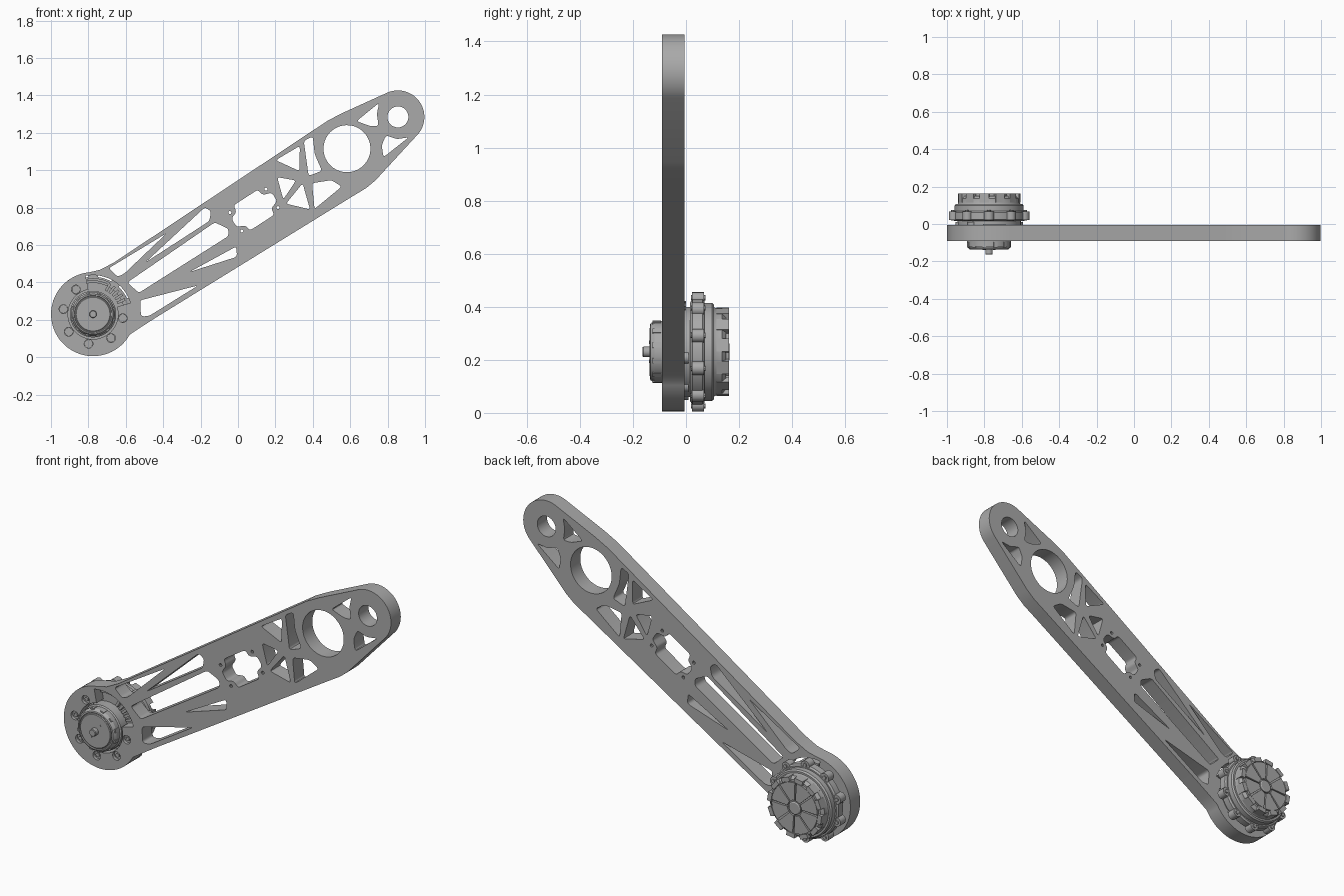
import bpy, bmesh
from math import sin, cos, radians, pi
from mathutils import Matrix, Vector

cube = bpy.data.objects.get("Cube")
if cube:
    bpy.data.objects.remove(cube)

U = 2 / 374            # drawing unit used for the arm plan
TILT = radians(32.9)   # slope of the arm
# Part frame: x along the arm, y across it, z towards the front
FRAME = (Matrix.Translation((-0.775, 0, 0.23)) @ Matrix.Rotation(-TILT, 4, 'Y')
         @ Matrix.Rotation(pi / 2, 4, 'X'))

metal = bpy.data.materials.new("grey metal")
metal.use_nodes = True
GREY = (0.4, 0.4, 0.4, 1)
metal.diffuse_color = GREY
metal.node_tree.nodes["Principled BSDF"].inputs["Base Color"].default_value = GREY


def add_mesh(name, bm):
    bmesh.ops.remove_doubles(bm, verts=bm.verts, dist=1e-5)
    bmesh.ops.recalc_face_normals(bm, faces=bm.faces)
    mesh = bpy.data.meshes.new(name)
    bm.to_mesh(mesh)
    bm.free()
    mesh.materials.append(metal)
    mesh.shade_smooth()
    mesh.set_sharp_from_angle(angle=radians(30))
    ob = bpy.data.objects.new(name, mesh)
    ob.matrix_world = FRAME
    bpy.context.collection.objects.link(ob)
    return ob


def arc(cx, cy, r, a, b, n=32):
    return [(cx + r * cos(radians(a + (b - a) * i / n)),
             cy + r * sin(radians(a + (b - a) * i / n))) for i in range(n + 1)]


def circle(cx, cy, r, n=32):
    return arc(cx, cy, r, 0, 360, n)[:-1]


def rounded(points, d=3, n=4):
    """Round every corner of a polygon."""
    out, pts = [], [Vector(p) for p in points]
    for i, p in enumerate(pts):
        ends = []
        for q in (pts[i - 1], pts[(i + 1) % len(pts)]):
            ends.append(p + (q - p).normalized() * min(d, (q - p).length * 0.4))
        for k in range(n + 1):
            t = k / n
            out.append(ends[0] * (1 - t) ** 2 + p * 2 * t * (1 - t) + ends[1] * t * t)
    return out


def plate(name, loops, z0, z1):
    """Extrude an outline with holes."""
    cu = bpy.data.curves.new(name, 'CURVE')
    cu.dimensions, cu.fill_mode = '2D', 'BOTH'
    cu.extrude = (z1 - z0) / 2
    for loop in loops:
        sp = cu.splines.new('POLY')
        sp.points.add(len(loop) - 1)
        for pt, co in zip(sp.points, loop):
            pt.co = (co[0] * U, co[1] * U, 0, 1)
        sp.use_cyclic_u = True
    tmp = bpy.data.objects.new(name, cu)
    bpy.context.collection.objects.link(tmp)
    dg = bpy.context.evaluated_depsgraph_get()
    mesh = bpy.data.meshes.new_from_object(tmp.evaluated_get(dg))
    bm = bmesh.new()
    bm.from_mesh(mesh)
    bmesh.ops.translate(bm, verts=bm.verts, vec=(0, 0, (z0 + z1) / 2))
    bpy.data.objects.remove(tmp)
    bpy.data.meshes.remove(mesh)
    return add_mesh(name, bm)


def lathe(name, profile, steps=48):
    """Spin (radius, z) points around the motor axis."""
    bm = bmesh.new()
    vs = [bm.verts.new((r, 0, z)) for r, z in profile]
    es = [bm.edges.new(pair) for pair in zip(vs, vs[1:])]
    bmesh.ops.spin(bm, geom=vs + es, cent=(0, 0, 0), axis=(0, 0, 1),
                   angle=2 * pi, steps=steps, use_merge=True)
    return add_mesh(name, bm)


def ring_of(name, angles, radius, z0, z1, size=None, r=None, sides=16):
    """Boxes (radial, tangential size) or cylinders set on a circle."""
    bm = bmesh.new()
    for a in angles:
        m = (Matrix.Rotation(radians(a), 4, 'Z')
             @ Matrix.Translation((radius, 0, (z0 + z1) / 2)))
        if size:
            bmesh.ops.create_cube(bm, size=1, matrix=m @ Matrix.Diagonal((*size, z1 - z0, 1)))
        else:
            bmesh.ops.create_cone(bm, cap_ends=True, segments=sides, radius1=r, radius2=r,
                                  depth=z1 - z0, matrix=m)
    return add_mesh(name, bm)


def around(n, start=0):
    return [start + 360 * i / n for i in range(n)]


# Arm plate: outline, then the cut-outs from the motor end to the tip
outline = (arc(0, 0, 42, 62, 298, 48)
           + [(32, -37), (50, -37), (281, -42), (298, -42.5), (310, -41)]
           + arc(363, 0, 26.5, -78, 82)
           + [(318, 33.5), (302, 35), (45, 32), (30, 33.5)])
bolt_angles = [92 + 45.5 * k for k in range(6)]
bolt_spots = [(30 * cos(radians(a)), 30 * sin(radians(a))) for a in bolt_angles]
windows = [
    [(38, 30), (41, 18), (48, 17), (106, 28)],                 # upper truss
    [(72, 15), (148, 15), (155, 22), (152, 29)],
    [(46, 8), (152, 11), (160, -2), (156, -8), (50, -7)],      # middle slot
    [(47, -14), (39, -28), (46, -32), (104, -33)],             # lower truss
    [(104, -17), (157, -21), (152, -30)],
    [(177, 15), (206, 15), (207, 8), (216, 5), (216, -5),      # board opening
     (207, -8), (206, -15), (177, -15), (176, -8), (168, -5), (168, 5), (176, 8)],
    [(237, 30), (265, 29), (251, 8)],                          # cross brace
    [(229, 15), (243, 2), (222, -7)],
    [(222, -12), (247, -4), (239, -30)],
    [(255, -9), (273, -17), (278, -28), (243, -32)],
    [(271, 31), (281, 30), (273, 14), (270, -4), (256, -1)],
    [(326, 19), (355, 22), (347, 14), (342, 3), (335, 7)],     # beside the tip boss
    [(329, -26), (334, -15), (343, -9), (350, -18), (361, -23)],
]
motor_opening = arc(0, 0, 39, -16, 68) + arc(0, 0, 25, 68, 344, 48)
loops = [outline, motor_opening, circle(303, 1, 23.5, 48), circle(363, 0, 10.5)]
loops += [rounded(w) for w in windows]
loops += [circle(x, y, 4.4, 16) for x, y in bolt_spots]
loops += [circle(x, y, 1.6, 10) for x in (170, 213) for y in (-11, 11)]
plate("arm_plate", loops, 0.005, 0.09)

# Bolts sunk in the motor end
ring_of("bolt_heads", bolt_angles, 30 * U, -0.01, 0.075, r=4.2 * U)
ring_of("bolt_sockets", bolt_angles, 30 * U, 0.07, 0.083, r=2.2 * U, sides=6)

# Front of the motor, reaching through the arm
lathe("front_housing", [(0.124, 0), (0.124, 0.085), (0.117, 0.09), (0.117, 0.118),
                        (0.107, 0.134), (0.1, 0.136), (0.098, 0.13), (0, 0.13)])
lathe("front_cover", [(0.094, 0.125), (0.094, 0.134), (0.09, 0.137), (0, 0.137)])
ring_of("front_ribs", around(12, 10), 0.112, 0.095, 0.126, size=(0.014, 0.02))
lathe("output_shaft", [(0.02, 0.12), (0.02, 0.16), (0.017, 0.164), (0, 0.164)], 16)
ring_of("cover_screws", (20, 200), 0.045, 0.13, 0.139, r=0.007, sides=10)

# Parts seen through the curved slot
lathe("stator_disc", [(0, 0.03), (0.17, 0.03), (0.17, -0.03), (0, -0.03)])
ring_of("slot_terminals", range(-8, 30, 9), 0.165, 0.02, 0.055, size=(0.045, 0.014))
ring_of("slot_guard", range(32, 66, 4), 0.185, 0, 0.05, size=(0.014, 0.016))

# Back of the motor: lugged flange, stepped body and cap
lathe("back_flange", [(0, -0.015), (0.185, -0.015), (0.2, -0.025), (0.2, -0.062),
                      (0.192, -0.07), (0, -0.07)], 64)
ring_of("flange_lugs", around(10, 21), 0.199, -0.068, -0.022, r=0.026)
ring_of("lug_screws", around(10, 21), 0.204, -0.074, -0.018, r=0.01, sides=10)
lathe("back_body", [(0.185, -0.065), (0.185, -0.098), (0.178, -0.106), (0.168, -0.106),
                    (0.165, -0.112), (0.165, -0.136), (0.15, -0.15), (0, -0.15)], 64)
ring_of("cap_teeth", around(12, 6), 0.153, -0.163, -0.115, size=(0.024, 0.05))

# Cap face split by radial grooves, with a hub in the middle
gap = 4
for i, a in enumerate(around(8, 15)):
    wedge = arc(0, 0, 26, a + gap / 2, a + 45 - gap / 2, 8)
    wedge += arc(0, 0, 8, a + 45 - gap, a + gap, 4)
    plate(f"cap_segment_{i + 1}", [wedge], -0.162, -0.145)
lathe("cap_hub", [(0.036, -0.14), (0.036, -0.16), (0.03, -0.164), (0, -0.164)], 24)
